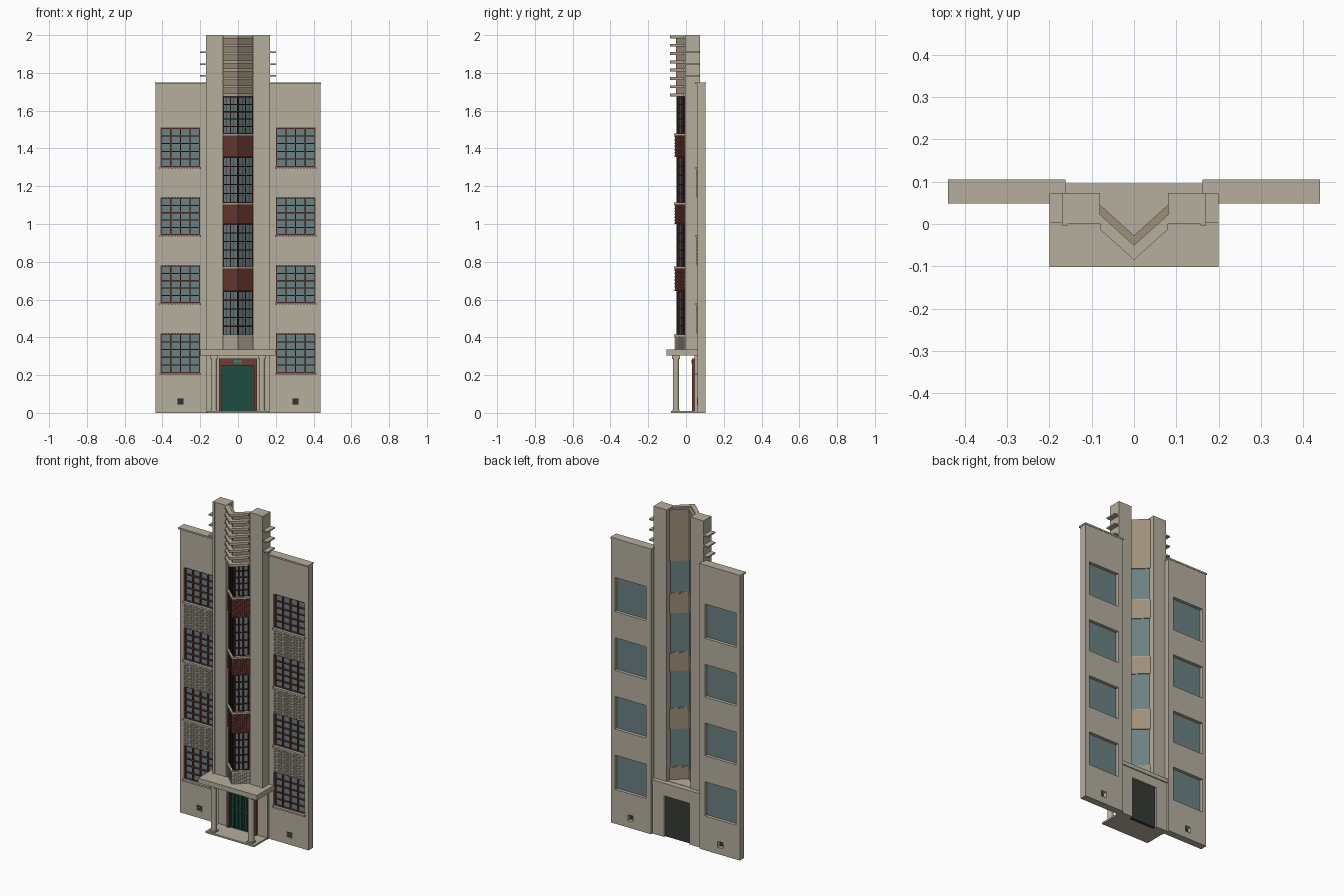
import bpy, bmesh

if "Cube" in bpy.data.objects:
    bpy.data.objects.remove(bpy.data.objects["Cube"], do_unlink=True)


def material(name, red, green, blue):
    mat = bpy.data.materials.new(name)
    mat.use_nodes = True
    colour = (red, green, blue, 1)
    mat.diffuse_color = colour
    mat.node_tree.nodes["Principled BSDF"].inputs["Base Color"].default_value = colour
    return mat


STONE = material("beige stone", .47, .43, .345)
TAN = material("tan brick", .34, .275, .195)
BRICK = material("red brick", .15, .04, .032)
RED = material("red paint", .17, .045, .036)
MAROON = material("dark maroon paint", .045, .014, .013)
GLASS = material("blue grey glass", .15, .22, .225)
GREEN = material("door green", .012, .075, .052)
DARK = material("dark green grey", .035, .042, .035)
SIGN = material("sign green", .04, .22, .14)

SLOPE = .9        # how far the pointed bay recedes per unit of width
BAY = .08         # half width of the bay


def finish(name, bm, mat):
    bmesh.ops.recalc_face_normals(bm, faces=bm.faces)
    mesh = bpy.data.meshes.new(name)
    bm.to_mesh(mesh)
    bm.free()
    mesh.materials.append(mat)
    obj = bpy.data.objects.new(name, mesh)
    bpy.context.collection.objects.link(obj)
    return obj


def part(name, mat, blocks, mirror=False, slope=0):
    """Join blocks (x0, x1, y0, y1, z0, z1); slope shears them back along x."""
    bm = bmesh.new()
    for x0, x1, y0, y1, z0, z1 in blocks:
        for side in ((1, -1) if mirror else (1,)):
            plan = [(x0, y0), (x1, y0), (x1, y1), (x0, y1)]
            low, high = ([bm.verts.new((side * x, y + slope * x, z)) for x, y in plan]
                         for z in (z0, z1))
            bm.faces.new(low)
            bm.faces.new(high)
            for i in range(4):
                j = (i + 1) % 4
                bm.faces.new((low[i], low[j], high[j], high[i]))
    return finish(name, bm, mat)


def wall(name, mat, xs, zs, holes, front, back):
    """Wall on a grid of lines, leaving out the hole cells, given thickness."""
    bm = bmesh.new()
    grid = [[bm.verts.new((x, front, z)) for z in zs] for x in xs]
    for i in range(len(xs) - 1):
        for j in range(len(zs) - 1):
            if (i, j) not in holes:
                bm.faces.new((grid[i][j], grid[i + 1][j], grid[i + 1][j + 1], grid[i][j + 1]))
    solid = bmesh.ops.extrude_face_region(bm, geom=bm.faces[:])
    for v in solid["geom"]:
        if isinstance(v, bmesh.types.BMVert):
            v.co.y = back
    return finish(name, bm, mat)


def brickwork(x0, x1, y0, y1, z0, z1, columns, rows):
    """Staggered projecting bricks over a panel."""
    w, h = (x1 - x0) / columns, (z1 - z0) / rows
    return [(x0 + i * w, x0 + (i + 1) * w, y0, y1, z0 + j * h, z0 + (j + 1) * h)
            for i in range(columns) for j in range(rows) if (i + j) % 2 == 0]


def bars(x0, x1, y0, y1, z0, z1, columns, rows, t):
    """Glazing bars and frame in a grid."""
    out = []
    for i in range(columns + 1):
        x = x0 + (x1 - x0 - t) * i / columns
        out.append((x, x + t, y0, y1, z0, z1))
    for j in range(rows + 1):
        z = z0 + (z1 - z0 - t) * j / rows
        out.append((x0, x1, y0 + .001, y1, z, z + t))
    return out


# Side wings with window and vent openings
floors = [(.21, .42), (.58, .78), (.94, .14 + 1), (1.3, 1.51)]
left, right = .2, .41
vent = (.287, .323, .042, .078)
xs = [.165, left, vent[0], vent[1], right, .437]
zs = [0, vent[2], vent[3]] + [z for f in floors for z in f] + [1.742]
holes = {(2, 1)} | {(i, j) for i in (1, 2, 3) for j in (3, 5, 7, 9)}
FACE, REAR = .06, .103
wall("left_wing", STONE, xs, zs, holes, FACE, REAR)
wall("right_wing", STONE, [-x for x in xs], zs, holes, FACE, REAR)
part("wing_copings", STONE, [(.162, .44, .048, .105, 1.74, 1.75)], True)

# Wing windows, sills and brick panels
frames, panes, sills, panels = [], [], [], []
for n, (z0, z1) in enumerate(floors):
    frames += bars(left, right, .066, .078, z0, z1, 4, 5, .006)
    panes.append((left, right, .077, .083, z0, z1))
    sills.append((left - .005, right + .005, .05, .07, z0 - .008, z0 + .002))
    if n:
        panels += brickwork(left, right, FACE - .004, FACE + .002,
                            floors[n - 1][1], z0 - .008, 26, 18)
part("wing_window_frames", RED, frames, True)
part("wing_window_glass", GLASS, panes, True)
part("wing_window_sills", STONE, sills, True)
part("wing_brick_panels", STONE, panels, True)
part("vent_grilles", TAN, bars(vent[0], vent[1], FACE - .002, FACE + .008,
                               vent[2], vent[3], 1, 2, .005), True)
part("vent_backs", DARK, [(vent[0], vent[1], .075, .08, vent[2], vent[3])], True)

# Twin towers with thin side fins
DECK, TOP = .335, 2
part("towers", STONE, [(BAY, .158, 0, .073, DECK, TOP)], True)
part("tower_edges", STONE, [(.157, .17, -.004, .073, DECK, TOP)], True)
part("tower_side_fins", STONE, [(.168, .2, .002, .072, z, z + .008)
                                for z in (1.78, 1.843, 1.906)], True)

# Pointed bay: solid bands, with glass between them
bands = [(DECK, .41), (.645, .77), (1, 1.11), (1.355, 1.475), (1.675, 1.99)]
part("bay_core", TAN, [(0, BAY, -.052, -.027, a, b) for a, b in bands], True, SLOPE)


def clad(a, b):
    return ([(0, BAY, -.057, -.05, a, b)]
            + brickwork(0, BAY, -.061, -.056, a, b, 9, 14))


part("bay_base_bricks", STONE, clad(*bands[0]), True, SLOPE)
part("bay_red_bricks", BRICK, [b for band in bands[1:4] for b in clad(*band)], True, SLOPE)
part("bay_sills", STONE, [(0, BAY, -.064, -.03, b - .006, b + .004)
                          for a, b in bands[:4]], True, SLOPE)

bay_bars, bay_panes = [], []
for lower, upper in zip(bands, bands[1:]):
    z0, z1 = lower[1], upper[0]
    bay_bars += bars(0, BAY, -.049, -.038, z0, z1, 2, 5, .006)
    bay_bars += bars(.02, .062, -.047, -.038, z0, z1, 1, 1, .003)
    bay_panes.append((0, BAY, -.04, -.034, z0, z1))
part("bay_window_bars", MAROON, bay_bars, True, SLOPE)
part("bay_window_glass", GLASS, bay_panes, True, SLOPE)

# Stacked pointed louvres on the crown of the bay
part("crown_louvres", STONE, [(0, BAY, -.085, -.05, z, z + .015)
                              for z in (1.675 + .044 * i for i in range(8))], True, SLOPE)

# Entrance: wall with doorway, canopy, step and columns
DOOR, HEAD = .086, .252
wall("entrance_wall", STONE, [-.168, -DOOR, DOOR, .168], [0, HEAD, .31],
     {(1, 0)}, .045, .09)
part("entrance_canopy", STONE, [(-.2, .2, -.102, .062, .305, DECK)])
part("canopy_rear_ledge", STONE, [(-.166, .166, .05, .096, .308, DECK - .002)])
part("entrance_step", STONE, [(-.165, .165, -.08, .06, 0, .01)])

for side, label in ((1, "left"), (-1, "right")):
    bm = bmesh.new()
    bmesh.ops.create_cone(bm, cap_ends=True, segments=20, radius1=.017, radius2=.017,
                          depth=.28)
    bmesh.ops.translate(bm, verts=bm.verts, vec=(side * .127, -.053, .148))
    column = finish(label + "_column", bm, STONE)
    for face in column.data.polygons:
        face.use_smooth = len(face.vertices) == 4
part("column_capitals", STONE, [(.107, .147, -.073, -.033, .284, .306)], True)
part("column_bases", STONE, [(.108, .146, -.072, -.034, .008, .018)], True)

# Double doors with raised stiles, red surround and a blank sign
part("door_leaves", GREEN, [(.001, DOOR, .05, .06, .01, HEAD)], True)
part("door_stiles", GREEN, bars(.002, DOOR, .043, .052, .01, HEAD, 3, 2, .008), True)
part("door_backing", DARK, [(-DOOR, DOOR, .06, .078, 0, HEAD)])
part("door_jambs", RED, [(DOOR - .002, .1, .032, .05, .01, .285)], True)
part("door_lintel", RED, [(-.1, .1, .032, .05, HEAD, .288)])
part("door_sign", SIGN, [(-.02, .02, .028, .033, .262, .28)])
